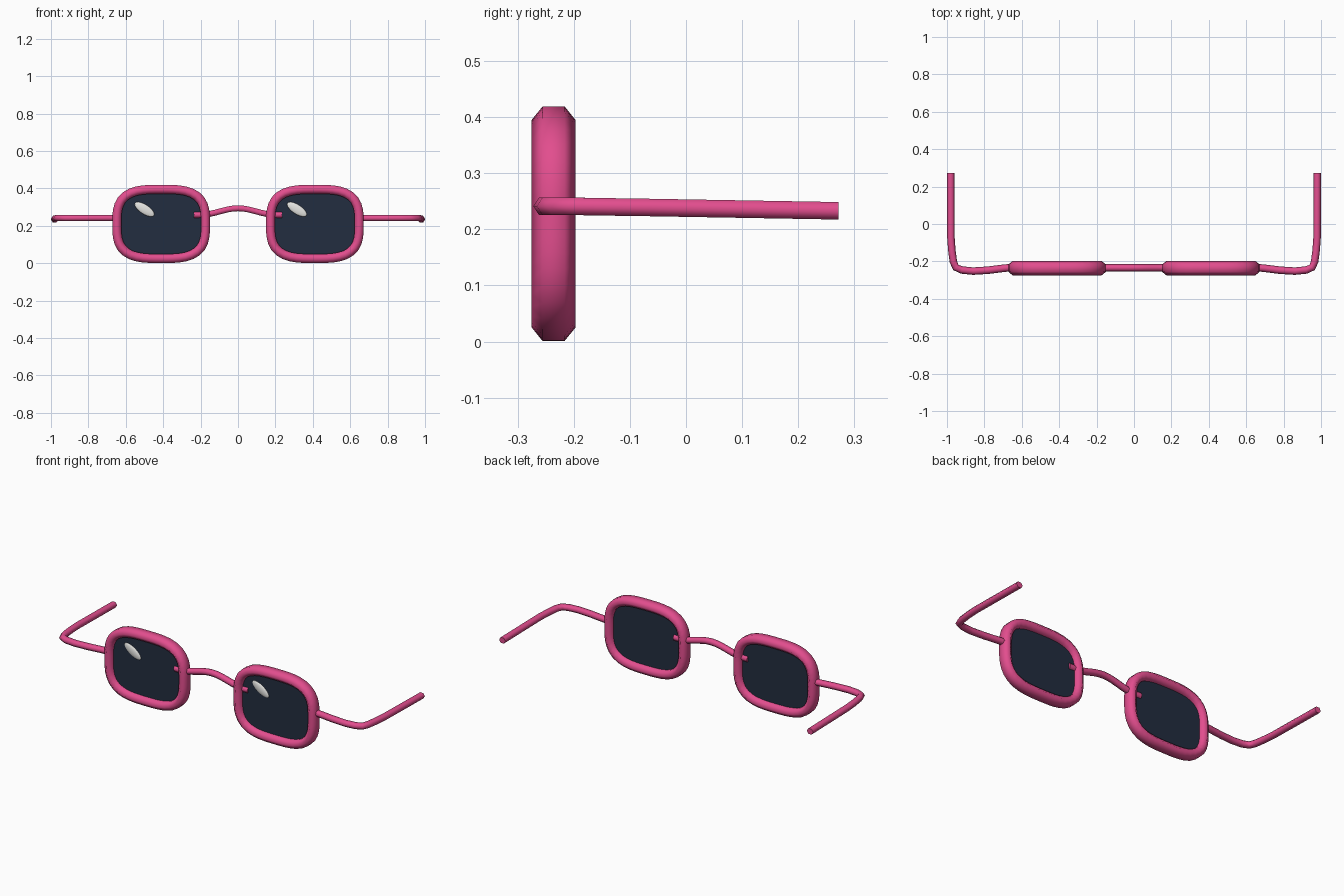
import bpy, math
from mathutils import Vector

cube = bpy.data.objects.get("Cube")
if cube:
    bpy.data.objects.remove(cube, do_unlink=True)

FRONT_Y = -0.236
LENS_X, LENS_Z = 0.411, 0.21


def material(name, colour):
    m = bpy.data.materials.new(name)
    m.use_nodes = True
    m.diffuse_color = (*colour, 1)
    m.node_tree.nodes["Principled BSDF"].inputs["Base Color"].default_value = (*colour, 1)
    return m


PINK = material("pink frame", (0.76, 0.075, 0.27))
NAVY = material("dark navy lens", (0.016, 0.026, 0.05))
WHITE = material("white glint", (0.85, 0.85, 0.82))


def make(name, verts, faces, mat):
    mesh = bpy.data.meshes.new(name)
    mesh.from_pydata(verts, [], faces)
    mesh.materials.append(mat)
    obj = bpy.data.objects.new(name, mesh)
    bpy.context.collection.objects.link(obj)
    bpy.ops.object.select_all(action="DESELECT")
    obj.select_set(True)
    bpy.context.view_layer.objects.active = obj
    bpy.ops.object.mode_set(mode="EDIT")
    bpy.ops.mesh.select_all(action="SELECT")
    bpy.ops.mesh.normals_make_consistent(inside=False)
    bpy.ops.object.mode_set(mode="OBJECT")
    bpy.ops.object.shade_smooth_by_angle(angle=math.radians(80))
    return obj


def sweep(name, path, up, r_up, r_side, phase=0, closed=False):
    """Sweep a six-sided section along a path."""
    pts, up, n = [Vector(p) for p in path], Vector(up), len(path)
    verts = []
    for i, p in enumerate(pts):
        before = pts[i - 1] if closed or i else p
        after = pts[(i + 1) % n] if closed or i < n - 1 else p
        side = (after - before).cross(up).normalized()
        for k in range(6):
            a = phase + k * math.pi / 3
            verts.append(p + up * r_up * math.cos(a) + side * r_side * math.sin(a))
    faces = []
    for i in range(n if closed else n - 1):
        j = (i + 1) % n
        for k in range(6):
            m = (k + 1) % 6
            faces.append((i * 6 + k, i * 6 + m, j * 6 + m, j * 6 + k))
    if not closed:
        faces += [tuple(range(6)), tuple(range(n * 6 - 6, n * 6))]
    return make(name, verts, faces, PINK)


def rounded_outline(cx, half_w, half_h, y, count=48, power=3.2):
    """Soft rectangle standing in the front plane."""
    out = []
    for i in range(count):
        t = 2 * math.pi * i / count
        c, s = math.cos(t), math.sin(t)
        r = (abs(c) ** power + abs(s) ** power) ** (-1 / power)
        out.append((cx + half_w * r * c, y, LENS_Z + half_h * r * s))
    return out


# Rims, lenses and temples on both sides
for label, s in (("left", 1), ("right", -1)):
    cx = s * LENS_X
    sweep(label + "_rim", rounded_outline(cx, 0.237, 0.185, FRONT_Y),
          (0, 1, 0), 0.039, 0.028, closed=True)

    n = 48
    front = rounded_outline(cx, 0.235, 0.183, FRONT_Y - 0.007)
    back = rounded_outline(cx, 0.235, 0.183, FRONT_Y + 0.007)
    sides = [(i, (i + 1) % n, n + (i + 1) % n, n + i) for i in range(n)]
    make(label + "_lens", front + back,
         sides + [tuple(range(n)), tuple(range(n, 2 * n))], NAVY)

    # Hinge bend, then a straight arm running back
    temple = [(0.64, -0.231, 0.241), (0.70, -0.237, 0.241), (0.78, -0.247, 0.241),
              (0.86, -0.252, 0.241), (0.92, -0.246, 0.241), (0.953, -0.232, 0.241),
              (0.966, -0.20, 0.241), (0.974, -0.14, 0.24), (0.979, -0.07, 0.239),
              (0.98, 0.272, 0.233)]
    sweep(label + "_temple", [(s * x, y, z) for x, y, z in temple],
          (0, 0, 1), 0.018, 0.02, phase=math.pi / 6)

# Arched bridge whose ends poke past the rims
bridge = []
for i in range(17):
    x = -0.235 + 0.47 * i / 16
    bridge.append((x, FRONT_Y + 0.002, 0.276 + 0.0175 * math.cos(math.pi * x / 0.2)
                   if abs(x) < 0.2 else 0.2585))
sweep("bridge", bridge, (0, 1, 0), 0.019, 0.018)

# Slanted glints on the lens fronts
for label, x in (("left", 0.315), ("right", -0.5)):
    bpy.ops.mesh.primitive_uv_sphere_add(segments=16, ring_count=10, radius=1,
                                         location=(x, FRONT_Y - 0.007, 0.288))
    glint = bpy.context.object
    glint.name = label + "_glint"
    glint.scale = (0.061, 0.009, 0.025)
    glint.rotation_euler = (0, math.radians(33), 0)
    glint.data.materials.append(WHITE)
    bpy.ops.object.shade_smooth()
